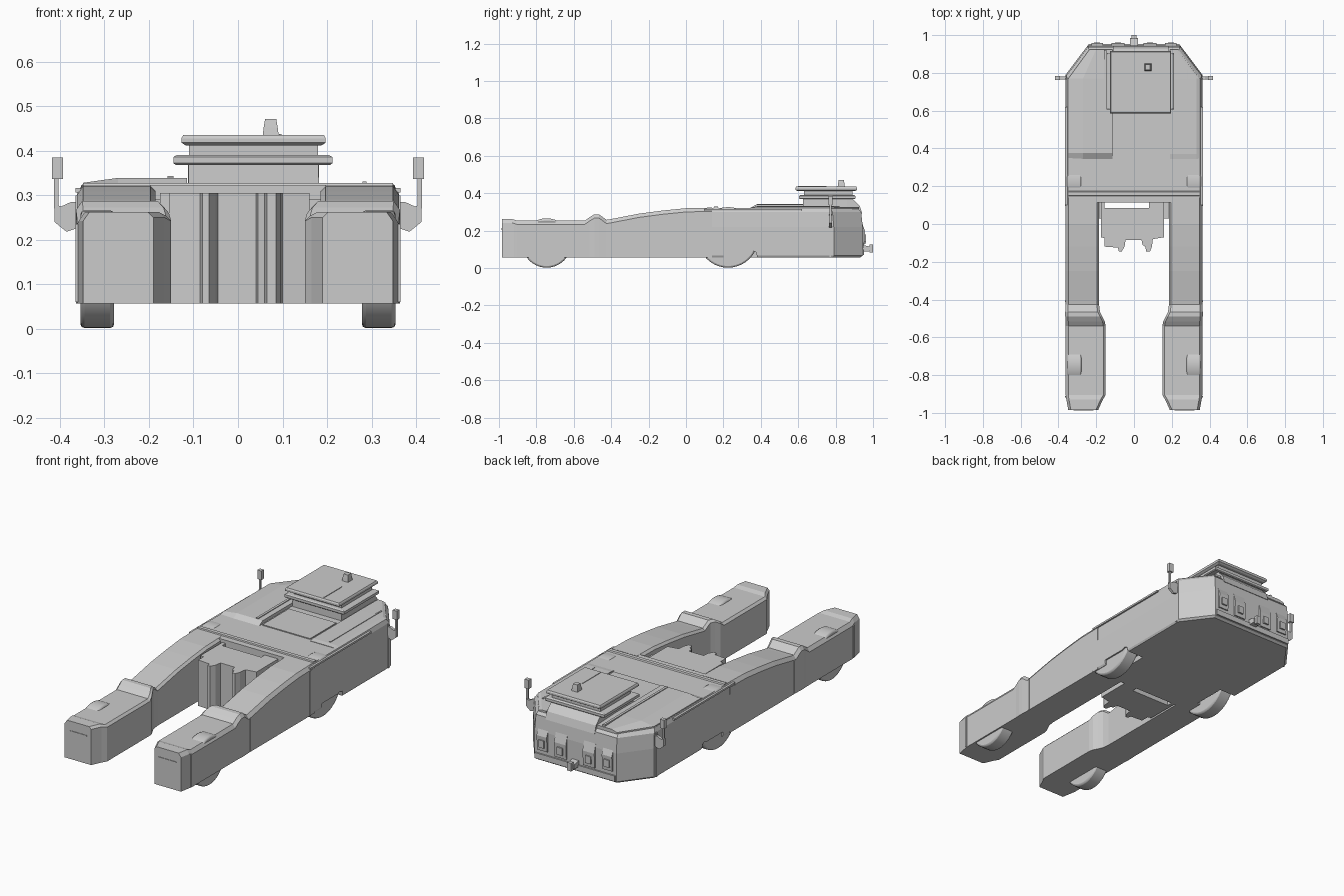
import bpy, bmesh, math


def make(name, rings):
    """Skin a list of equal-length point rings and cap both ends."""
    bm = bmesh.new()
    vr = [[bm.verts.new(p) for p in r] for r in rings]
    n = len(vr[0])
    for a, b in zip(vr, vr[1:]):
        for i in range(n):
            j = (i + 1) % n
            bm.faces.new((a[i], a[j], b[j], b[i]))
    bm.faces.new(vr[0])
    bm.faces.new(vr[-1])
    bmesh.ops.recalc_face_normals(bm, faces=bm.faces)
    me = bpy.data.meshes.new(name)
    bm.to_mesh(me)
    bm.free()
    ob = bpy.data.objects.new(name, me)
    bpy.context.collection.objects.link(ob)
    return ob


def prism(name, outline, levels, c=(0, 0)):
    """Extrude a plan outline upward; levels are (z, scale about c)."""
    return make(name, [[(c[0] + (x - c[0]) * s, c[1] + (y - c[1]) * s, z)
                        for x, y in outline] for z, s in levels])


def box(name, x0, x1, y0, y1, z0, z1):
    return prism(name, [(x0, y0), (x1, y0), (x1, y1), (x0, y1)], [(z0, 1), (z1, 1)])


def extrude_x(name, profile, x0, x1):
    return make(name, [[(x, y, z) for y, z in profile] for x in (x0, x1)])


# Fork arm stations: y, inner x, outer x, top z
ARM = [(-.985, .19, .348, .262), (-.93, .165, .358, .262), (-.905, .15, .362, .254),
       (-.54, .15, .362, .254), (-.515, .155, .362, .272), (-.49, .168, .364, .287),
       (-.465, .18, .364, .287), (-.425, .185, .362, .258), (-.40, .185, .362, .262),
       (-.25, .185, .362, .291), (-.12, .185, .362, .308), (0, .185, .362, .32),
       (.14, .185, .362, .323)]

# Rear hull with cut rear corners
hull = prism("rear_hull", [(-.362, .115), (.362, .115), (.362, .79), (.245, .945),
                           (-.245, .945), (-.362, .79)],
             [(.057, .985), (.067, 1), (.22, 1), (.30, .99), (.322, .965)], (0, .115))


def wheel(name, x, y, r, w):
    bpy.ops.mesh.primitive_cylinder_add(vertices=40, radius=r, depth=w,
                                        location=(x, y, r + .002),
                                        rotation=(0, math.pi / 2, 0))
    ob = bpy.context.object
    ob.name = name
    b = ob.modifiers.new("bevel", 'BEVEL')
    b.width, b.segments, b.limit_method = .009, 2, 'ANGLE'
    bpy.ops.object.shade_smooth_by_angle()


for s, side in ((-1, "left"), (1, "right")):
    # Fork arm with front pod
    make(side + "_fork_arm", [[(s * x, y, z) for x, z in
         ((i, .057), (o, .057), (o, t - .02), (o - .014, t), (i + .012, t), (i, t - .012))]
         for y, i, o, t in ARM])
    # Wheels
    wheel(side + "_front_wheel", s * .316, -.745, .132, .076)
    wheel(side + "_rear_wheel", s * .316, .225, .162, .076)
    # Wheel notch behind the rear wheel
    cut = extrude_x(side + "_notch_cutter", [(.20, .04), (.385, .04), (.375, .085), (.355, .092),
                                             (.335, .085), (.20, .085)], s * .26, s * .38)
    cut.hide_render = True
    cut.hide_set(True)
    m = hull.modifiers.new("notch", 'BOOLEAN')
    m.operation, m.object = 'DIFFERENCE', cut
    # Panel slot on the pod nose, and panel seams on the flank
    x = sorted((s * .215, s * .32))
    box(side + "_nose_slot", x[0], x[1], -.988, -.98, .207, .211)
    for y, top in ((-.915, .235), (-.41, .24), (.10, .30), (.77, .30)):
        x = sorted((s * .35, s * .3645))
        box(side + "_seam_strip", x[0], x[1], y - .004, y + .004, .06, top)
    x = sorted((s * .34, s * .3645))
    box(side + "_deck_trim", x[0], x[1], .1, .62, .306, .316)
    # Wing mirror: bracket, pole and head
    make(side + "_mirror_bracket", [[(s * px, y, pz) for px, pz in
         ((.355, .285), (.375, .285), (.397, .275), (.412, .28), (.412, .24), (.385, .218),
          (.365, .225), (.355, .24))] for y in (.765, .78)])
    x = sorted((s * .403, s * .413))
    box(side + "_mirror_pole", x[0], x[1], .768, .778, .27, .345)
    x = sorted((s * .393, s * .418))
    box(side + "_mirror_head", x[0], x[1], .762, .784, .337, .385)
    # Rear fascia panels and lamps
    for k, (cx, w, z0, z1) in enumerate(((.195, .03, .12, .24), (.085, .035, .11, .25))):
        x0, x1 = sorted((s * (cx - w), s * (cx + w)))
        extrude_x(side + "_rear_panel_%d" % k,
                  [(.93, z0), (.952, z0), (.957, z0 + .08), (.94, z1), (.93, z1)], x0, x1)
        x0, x1 = sorted((s * (cx - .016), s * (cx + .016)))
        box(side + "_rear_lamp_%d" % k, x0, x1, .94, .962, z0 + .02, z0 + .06)

# Rear bumper strip and tow hitch
box("rear_bumper", -.24, .24, .93, .953, .07, .10)
extrude_x("hitch_arm", [(.93, .088), (.985, .09), (.985, .115), (.93, .125)], -.02, .02)
box("hitch_plate", -.012, .012, .98, 1.0, .082, .126)

# Cross ridge where the arms meet the hull
extrude_x("cross_ridge", [(.145, .315), (.15, .328), (.17, .328), (.178, .315)], -.348, .348)

# Left engine deck, sloping to the outside, with a ramped front edge
make("left_deck", [[(xo, y, .315), (xi, y, .315), (xi, y, zt), (xm, y, zt), (xo, y, zo)]
     for y, xo, xi, xm, zt, zo in ((.345, -.348, -.115, -.27, .322, .321),
                                   (.375, -.348, -.115, -.27, .339, .328),
                                   (.77, -.348, -.115, -.27, .339, .328),
                                   (.925, -.235, -.115, -.20, .333, .324))])
box("left_deck_rail", -.158, -.145, .38, .92, .33, .343)
# Right deck
make("right_deck", [[(.19, y, .315), (xo, y, .315), (xo, y, .32), (xo - .02, y, z), (.19, y, z)]
     for y, xo, z in ((.345, .35, .324), (.37, .35, .328), (.77, .35, .328), (.925, .235, .326))])
box("right_deck_rail", .28, .288, .38, .82, .325, .331)
box("centre_hatch", -.105, .18, .36, .585, .318, .327)

# Cab: base, window flange, upper window band, roof
C = (.035, .75)


def cab(name, x0, x1, y0, y1, levels):
    return prism(name, [(x0, y0), (x1, y0), (x1, y1), (x0, y1)], levels, C)


cab("cab_base", -.112, .182, .625, .895, [(.315, 1), (.37, .99)])
extrude_x("cab_rear_slope", [(.86, .31), (.942, .29), (.93, .33), (.89, .37), (.86, .37)],
          -.112, .182)
cab("cab_flange", -.145, .212, .605, .905, [(.368, .97), (.372, 1), (.386, 1), (.39, .96)])
cab("cab_windows", -.11, .18, .63, .89, [(.385, 1), (.42, 1)])
cab("cab_roof", -.127, .197, .585, .915, [(.412, .94), (.418, 1), (.428, 1), (.435, .975)])
box("roof_rib", .092, .098, .6, .75, .43, .438)
prism("roof_beacon", [(.055, .81), (.092, .81), (.092, .85), (.055, .85)],
      [(.43, 1), (.452, .85), (.471, .68)], (.073, .83))

# Lifting cradle between the arms, with a ragged plan outline
prism("cradle", [(-.175, .12), (-.155, .12), (-.155, .085), (.08, .085), (.08, .12), (.16, .12),
                 (.16, -.07), (.10, -.08), (.095, -.12), (.085, -.145), (.065, -.145),
                 (.06, -.12), (.045, -.11), (.04, -.085), (-.045, -.085), (-.05, -.12),
                 (-.065, -.145), (-.08, -.145), (-.085, -.125), (-.155, -.12), (-.155, -.075),
                 (-.175, -.07)], [(.057, 1), (.305, 1)])
for x in (-.19, .158):
    box("cradle_mount", x, x + .032, .03, .12, .08, .29)
